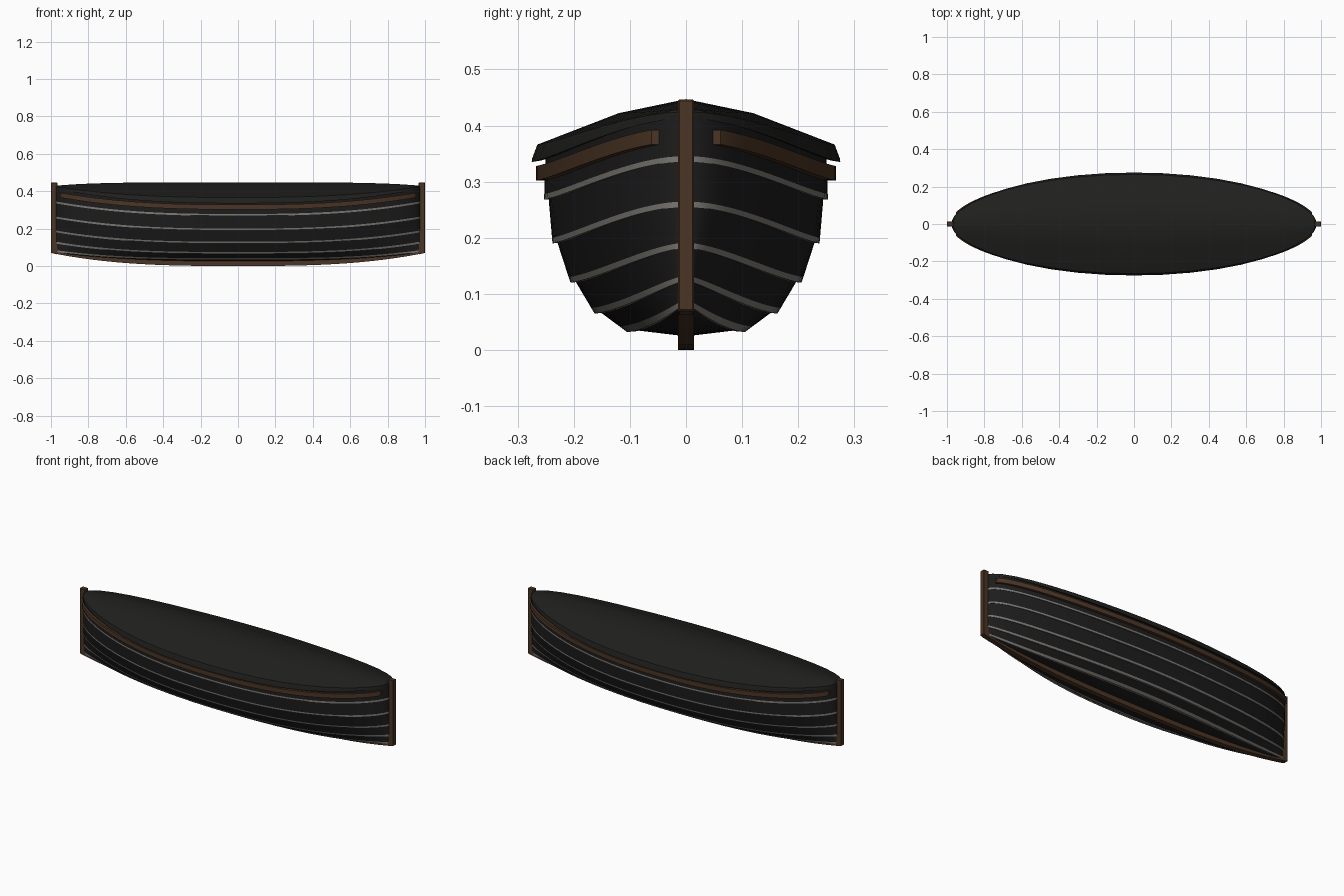
import bpy, bmesh, math

if "Cube" in bpy.data.objects:
    bpy.data.objects.remove(bpy.data.objects["Cube"])

def material(name, rgb):
    m = bpy.data.materials.new(name)
    m.diffuse_color = (*rgb, 1)
    m.use_nodes = True
    m.node_tree.nodes["Principled BSDF"].inputs["Base Color"].default_value = m.diffuse_color
    return m

BLACK = material("black_paint", (0.012, 0.012, 0.012))
LAP = material("worn_lap", (0.2, 0.19, 0.17))
WOOD = material("dark_wood", (0.07, 0.035, 0.017))
CANVAS = material("dark_canvas", (0.014, 0.015, 0.013))
END = 0.974

def line(ym, zm, ze, p=0.6, k=2.6, y0=0.012):
    """Curve along the boat: half width ym at midship, height zm rising to ze at the ends."""
    def at(u):
        a = min(abs(u), 1)
        f = max(0, 1 - a ** 2.05) ** p
        return (u * END, y0 + (ym - y0) * f, zm + (ze - zm) * a ** k)
    return at

def finish(name, bm, mats, smooth=True, mirror=True):
    bmesh.ops.recalc_face_normals(bm, faces=bm.faces)
    me = bpy.data.meshes.new(name)
    bm.to_mesh(me)
    bm.free()
    ob = bpy.data.objects.new(name, me)
    bpy.context.collection.objects.link(ob)
    for m in mats:
        me.materials.append(m)
    if mirror:
        mod = ob.modifiers.new("mirror", 'MIRROR')
        mod.use_axis = (False, True, False)
        mod.use_clip = True
    bpy.context.view_layer.objects.active = ob
    ob.select_set(True)
    if smooth:
        bpy.ops.object.shade_smooth_by_angle(angle=math.radians(30))
    ob.select_set(False)
    return ob

def loft(name, section, us, mats, slots=None, closed=False, smooth=True, mirror=True):
    """Skin the cross-sections section(u) for every station u."""
    bm = bmesh.new()
    rows = [[bm.verts.new(p) for p in section(u)] for u in us]
    n = len(rows[0])
    for a, b in zip(rows, rows[1:]):
        for i in range(n if closed else n - 1):
            j = (i + 1) % n
            f = bm.faces.new((a[i], b[i], b[j], a[j]))
            f.material_index = slots[i] if slots else 0
    if closed:
        bm.faces.new(rows[0])
        bm.faces.new(rows[-1])
    return finish(name, bm, mats, smooth, mirror)

# stations packed closer together towards the pointed ends
US = [math.sin(math.pi / 2 * (i / 24 - 1)) for i in range(49)]

# overlapping strakes, from keel to sheer
edges = [line(0.014, 0.026, 0.07),
         line(0.105, 0.032, 0.075, 1.0, 3.2),
         line(0.163, 0.065, 0.12, 0.85, 3.0),
         line(0.206, 0.12, 0.18, 0.72, 2.8),
         line(0.238, 0.19, 0.254),
         line(0.253, 0.268, 0.335),
         line(0.258, 0.345, 0.415)]

def strake(low, high, lip):
    def section(u):
        x, y, z = low(u)
        _, yt, zt = high(u)
        s = 0.3 + 0.7 * (1 - u * u)
        yt, zt = yt - 0.008 * s, zt + 0.004
        t = min(0.4, 0.01 / max(0.001, zt - z))
        return [(x, max(0, y - lip * s), z + 0.001), (x, y, z),
                (x, y + (yt - y) * t, z + (zt - z) * t), (x, yt, zt)]
    return section

for i in range(6):
    loft(f"strake_{i + 1}", strake(edges[i], edges[i + 1], 0.012), US,
         [BLACK, LAP], [1 if i else 0, 1 if i else 0, 0])

# rubbing rail, cut square short of the stems
rail_in, rail_out = line(0.245, 0.302, 0.370), line(0.267, 0.302, 0.370, y0=0.024)
def rail(u):
    x, y, z = rail_in(u)
    yo = rail_out(u)[1]
    return [(x, y, z), (x, yo, z), (x, yo, z + 0.026), (x, y, z + 0.026)]
loft("rub_rail", rail, [u * 0.978 for u in US], [WOOD], closed=True)

# canvas cover: hanging skirt, two sloping panels each side, central ridge
cover_lines = [line(0.262, 0.337, 0.413), line(0.275, 0.335, 0.412),
               line(0.274, 0.342, 0.416), line(0.265, 0.366, 0.424),
               line(0.120, 0.422, 0.428, k=4)]
def cover(u):
    pts = [c(u) for c in cover_lines]
    return pts + [(u * END, 0, 0.447 - 0.018 * abs(u) ** 5)]
loft("canvas_cover", cover, [math.sin(math.pi / 2 * (i / 10 - 1)) for i in range(21)], [CANVAS])

# keel curving up to both stems
def keel(u):
    z = 0.068 * abs(u) ** 2.9
    x = u * 0.99
    return [(x, -0.014, z), (x, 0.014, z), (x, 0.014, z + 0.028), (x, -0.014, z + 0.028)]
loft("keel", keel, US, [WOOD], closed=True, mirror=False)

# stem posts at both ends
for name, s in (("left_stem", -1), ("right_stem", 1)):
    bm = bmesh.new()
    prof = [(0.966, 0.062), (1.0, 0.07), (1.0, 0.446), (0.966, 0.446)]
    face = bm.faces.new([bm.verts.new((s * x, -0.014, z)) for x, z in prof])
    ext = bmesh.ops.extrude_face_region(bm, geom=[face])
    bmesh.ops.translate(bm, vec=(0, 0.028, 0),
                        verts=[v for v in ext["geom"] if isinstance(v, bmesh.types.BMVert)])
    post = finish(name, bm, [WOOD], smooth=False, mirror=False)
    bev = post.modifiers.new("bevel", 'BEVEL')
    bev.width = 0.002
    bev.segments = 1
